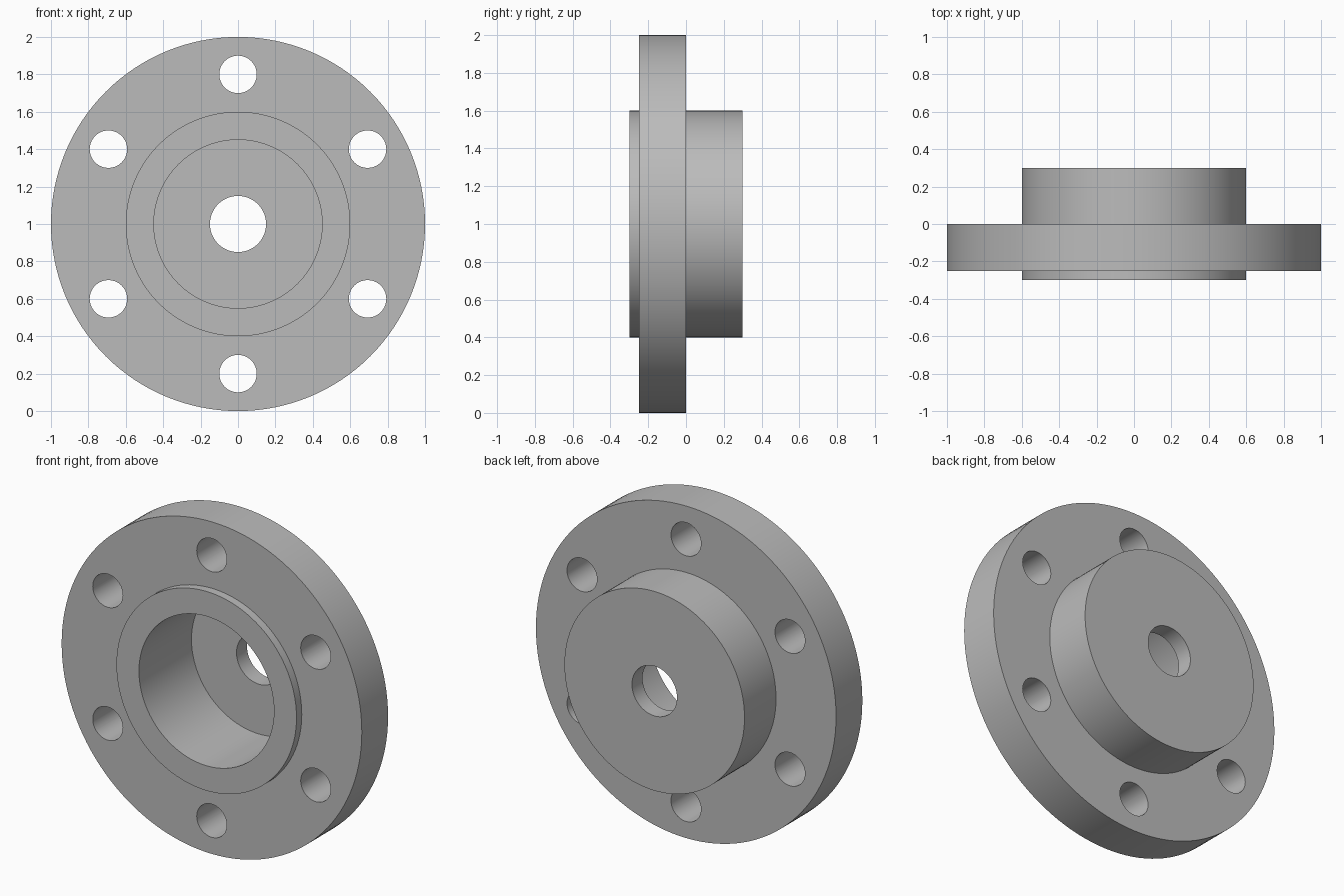
import bpy, bmesh
from math import pi, sin, cos, radians
from mathutils import Matrix, Vector

SEGMENTS = 128
AXIS_Z = 1.0

default = bpy.data.objects.get("Cube")
if default:
    bpy.data.objects.remove(default)

# Plain machined grey
steel = bpy.data.materials.new("grey_metal")
steel.use_nodes = True
GREY = (0.5, 0.5, 0.5, 1)
steel.diffuse_color = GREY
steel.node_tree.nodes["Principled BSDF"].inputs["Base Color"].default_value = GREY


def make_object(name, bm):
    bmesh.ops.recalc_face_normals(bm, faces=bm.faces)
    mesh = bpy.data.meshes.new(name)
    bm.to_mesh(mesh)
    bm.free()
    mesh.materials.append(steel)
    obj = bpy.data.objects.new(name, mesh)
    bpy.context.collection.objects.link(obj)
    return obj


def lathe(name, profile):
    """Revolve a closed (radius, y) profile about the front-to-back axis."""
    bm = bmesh.new()
    verts = [bm.verts.new((r, y, AXIS_Z)) for r, y in profile]
    edges = [bm.edges.new((v, verts[i - 1])) for i, v in enumerate(verts)]
    bmesh.ops.spin(bm, geom=verts + edges, cent=(0, 0, AXIS_Z), axis=(0, 1, 0),
                   angle=2 * pi, steps=SEGMENTS, use_merge=True)
    bmesh.ops.remove_doubles(bm, verts=bm.verts, dist=1e-4)
    return make_object(name, bm)


# Flange with a raised front lip, deep front bore, rear hub and shaft hole
flange = lathe("flange_hub", [
    (0.45, -0.3), (0.6, -0.3), (0.6, -0.25), (1.0, -0.25), (1.0, 0.0),
    (0.6, 0.0), (0.6, 0.3), (0.15, 0.3), (0.15, 0.2), (0.45, 0.2)])

# Six bolt holes on a circle, cut through the flange
bm = bmesh.new()
for i in range(6):
    a = radians(90 + 60 * i)
    place = Matrix.Translation(Vector((0.8 * cos(a), -0.125, AXIS_Z + 0.8 * sin(a))))
    bmesh.ops.create_cone(bm, cap_ends=True, segments=64, radius1=0.1, radius2=0.1,
                          depth=0.5, matrix=place @ Matrix.Rotation(pi / 2, 4, "X"))
cutter = make_object("bolt_hole_cutter", bm)
cutter.hide_render = True

cut = flange.modifiers.new("bolt_holes", "BOOLEAN")
cut.operation = "DIFFERENCE"
cut.solver = "EXACT"
cut.object = cutter

bpy.ops.object.select_all(action="DESELECT")
flange.select_set(True)
bpy.context.view_layer.objects.active = flange
bpy.ops.object.modifier_apply(modifier=cut.name)
bpy.data.objects.remove(cutter)
bpy.ops.object.shade_smooth_by_angle(angle=radians(30))
